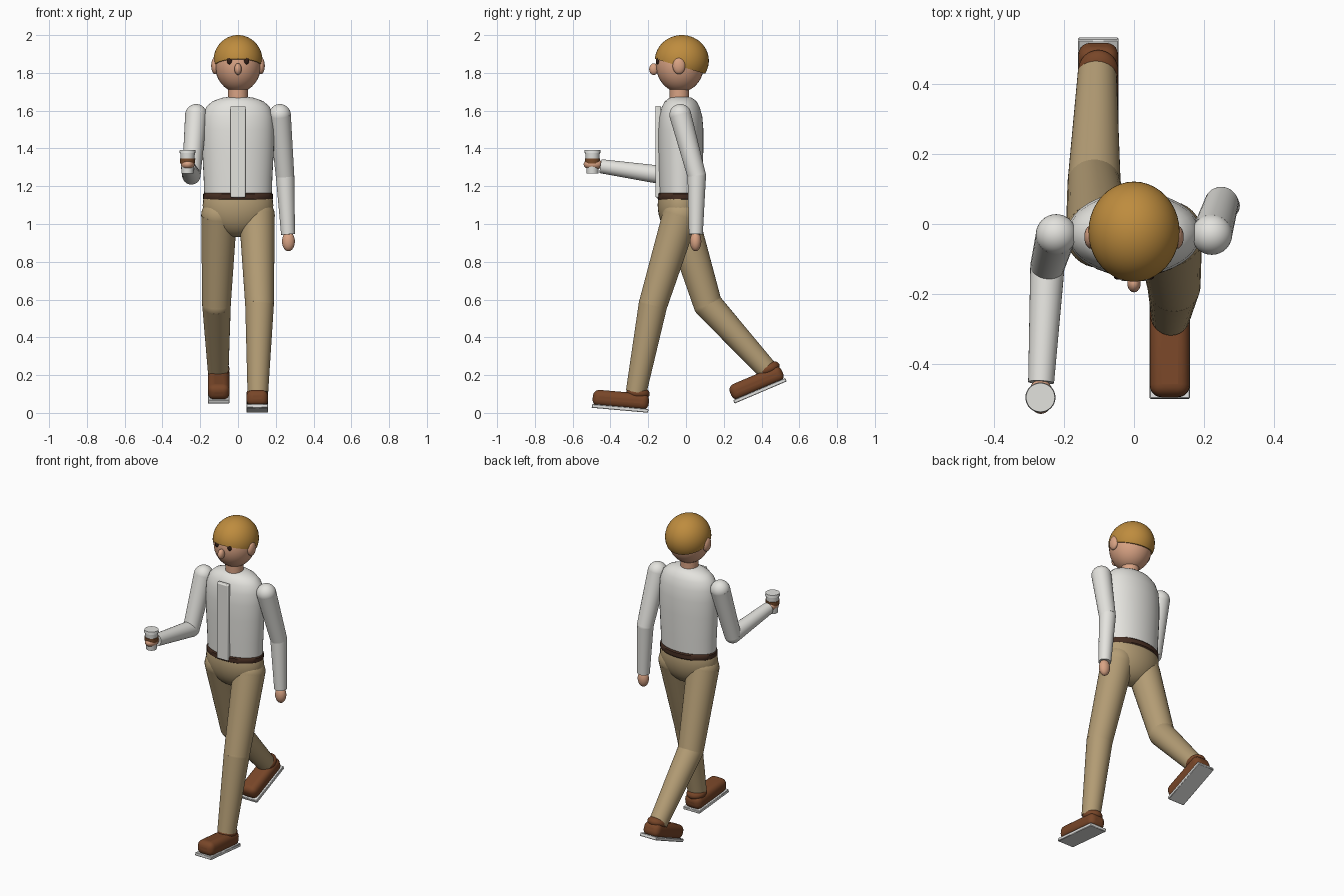
import bpy, math
from mathutils import Vector, Matrix

cube = bpy.data.objects.get("Cube")
if cube:
    bpy.data.objects.remove(cube, do_unlink=True)


def material(name, r, g, b):
    def linear(c):
        c /= 255
        return c / 12.92 if c < 0.04 else ((c + 0.055) / 1.055) ** 2.4
    colour = (linear(r), linear(g), linear(b), 1)
    m = bpy.data.materials.new(name)
    m.use_nodes = True
    m.diffuse_color = colour
    m.node_tree.nodes["Principled BSDF"].inputs["Base Color"].default_value = colour
    return m


SKIN = material("skin", 217, 163, 132)
HAIR = material("golden hair", 190, 140, 62)
SHIRT = material("off white shirt", 228, 227, 222)
TROUSERS = material("khaki", 180, 157, 117)
LEATHER = material("brown leather", 120, 70, 40)
BELT = material("dark belt", 70, 46, 34)
EYE = material("dark eye", 50, 30, 22)
SOLE = material("pale sole", 226, 226, 224)
CUP = material("cup white", 226, 226, 222)
BAND = material("cup sleeve", 124, 78, 44)


def finish(name, mat, smooth=True):
    ob = bpy.context.object
    ob.name = name
    ob.data.materials.append(mat)
    if smooth:
        bpy.ops.object.shade_smooth_by_angle(angle=math.radians(40))
    return ob


def ellipsoid(name, mat, centre, radii, seg=32, rings=20):
    bpy.ops.mesh.primitive_uv_sphere_add(segments=seg, ring_count=rings, location=centre)
    ob = bpy.context.object
    ob.data.transform(Matrix.Diagonal((*radii, 1)))
    return finish(name, mat)


def cone(name, mat, a, b, ra, rb):
    a, b = Vector(a), Vector(b)
    d = b - a
    bpy.ops.mesh.primitive_cone_add(vertices=32, radius1=ra, radius2=rb, depth=d.length,
                                    location=(a + b) / 2)
    bpy.context.object.rotation_euler = d.to_track_quat('Z', 'Y').to_euler()
    return finish(name, mat)


def box(name, mat, centre, size, bevel=0, seg=3):
    bpy.ops.mesh.primitive_cube_add(size=1, location=centre)
    ob = bpy.context.object
    ob.data.transform(Matrix.Diagonal((*size, 1)))
    if bevel:
        mod = ob.modifiers.new("round", 'BEVEL')
        mod.width, mod.segments = bevel, seg
    return finish(name, mat)


def loft(name, mat, centre_y, rings, seg=40):
    """Stack of ellipses (z, half width, half depth), capped at both ends."""
    verts = [(rx * math.cos(t), centre_y + ry * math.sin(t), z) for z, rx, ry in rings
             for t in (2 * math.pi * i / seg for i in range(seg))]
    faces = [(k * seg + i, k * seg + (i + 1) % seg, (k + 1) * seg + (i + 1) % seg, (k + 1) * seg + i)
             for k in range(len(rings) - 1) for i in range(seg)]
    faces += [tuple(reversed(range(seg))), tuple(range(len(verts) - seg, len(verts)))]
    mesh = bpy.data.meshes.new(name)
    mesh.from_pydata(verts, [], faces)
    ob = bpy.data.objects.new(name, mesh)
    bpy.context.collection.objects.link(ob)
    bpy.ops.object.select_all(action='DESELECT')
    ob.select_set(True)
    bpy.context.view_layer.objects.active = ob
    return finish(name, mat)


def limb(name, parts, mat, points, radii):
    """Two tapered segments with round joints at the first two points."""
    for i, part in enumerate(parts):
        cone(f"{name}_{part}", mat, points[i], points[i + 1], radii[i], radii[i + 1])
        ellipsoid(f"{name}_{part}_joint", mat, points[i], (radii[i],) * 3)


# Torso, shirt front, belt and pelvis
loft("torso", SHIRT, -0.028, [
    (1.13, 0.178, 0.112), (1.25, 0.182, 0.116), (1.4, 0.19, 0.12), (1.5, 0.191, 0.12),
    (1.57, 0.186, 0.114), (1.62, 0.168, 0.1), (1.65, 0.135, 0.083), (1.668, 0.085, 0.06),
    (1.674, 0.04, 0.03)])
box("shirt_placket", SHIRT, (0, -0.147, 1.383), (0.08, 0.03, 0.485), 0.006)
loft("belt", BELT, -0.028, [(1.125, 0.178, 0.116), (1.132, 0.184, 0.122),
                            (1.158, 0.184, 0.122), (1.165, 0.178, 0.116)])
ellipsoid("pelvis", TROUSERS, (0, -0.03, 1.1), (0.187, 0.12, 0.17))

# Neck and head
cone("neck", SKIN, (0, -0.035, 1.63), (0, -0.035, 1.74), 0.052, 0.052)
ellipsoid("head", SKIN, (0, -0.032, 1.842), (0.122, 0.127, 0.144))
ellipsoid("nose", SKIN, (0, -0.17, 1.82), (0.019, 0.025, 0.031), 20, 12)
for side, s in (("left", 1), ("right", -1)):
    ellipsoid(side + "_eye", EYE, (s * 0.045, -0.149, 1.863), (0.013, 0.01, 0.018), 20, 12)
    ellipsoid(side + "_ear", SKIN, (s * 0.122, -0.037, 1.837), (0.02, 0.034, 0.044), 20, 12)

# Hair cap: slightly larger shell cut along a plane that drops to the nape
hair = ellipsoid("hair", HAIR, (0, -0.022, 1.865), (0.13, 0.143, 0.135), 40, 28)
bpy.ops.object.mode_set(mode='EDIT')
bpy.ops.mesh.select_all(action='SELECT')
bpy.ops.mesh.bisect(plane_co=(0, -0.022, 1.832), plane_no=(0, 0.3, 1),
                    clear_inner=True, use_fill=True)
bpy.ops.object.mode_set(mode='OBJECT')
bpy.ops.object.shade_smooth_by_angle(angle=math.radians(40))

# Arms: left hangs, right holds a cup forward
ARM = (0.058, 0.049, 0.037)
limb("left", ("upper_arm", "forearm"), SHIRT,
     [(0.222, -0.03, 1.577), (0.249, 0.057, 1.255), (0.265, 0.052, 0.945)], ARM)
limb("right", ("upper_arm", "forearm"), SHIRT,
     [(-0.222, -0.03, 1.577), (-0.247, -0.12, 1.258), (-0.265, -0.452, 1.306)], ARM)
ellipsoid("left_hand", SKIN, (0.267, 0.051, 0.908), (0.034, 0.03, 0.052))
ellipsoid("right_hand", SKIN, (-0.266, -0.492, 1.316), (0.036, 0.05, 0.03))

# Takeaway cup
CX, CY = -0.267, -0.495
cone("cup", CUP, (CX, CY, 1.268), (CX, CY, 1.378), 0.031, 0.039)
cone("cup_lid", CUP, (CX, CY, 1.375), (CX, CY, 1.392), 0.043, 0.041)
cone("cup_sleeve", BAND, (CX, CY, 1.32), (CX, CY, 1.347), 0.039, 0.041)

# Legs in mid stride, with shoes tilted to the step
LEG = (0.095, 0.076, 0.055)
STEPS = (("left", 1, (-0.175, 0.572), (-0.264, 0.11), (-0.35, 0.014), -5),
         ("right", -1, (0.115, 0.575), (0.436, 0.222), (0.395, 0.108), 23))
for side, s, knee, ankle, foot, tilt in STEPS:
    limb(side, ("thigh", "shin"), TROUSERS,
         [(s * 0.1, -0.03, 1.045), (s * 0.114, *knee), (s * 0.105, *ankle)], LEG)
    pose = Matrix.Translation((s * 0.102, *foot)) @ Matrix.Rotation(math.radians(tilt), 4, 'X')
    for ob in (box(side + "_sole", SOLE, (0, 0, 0.01), (0.116, 0.3, 0.02), 0.003, 1),
               box(side + "_shoe", LEATHER, (0, 0, 0.055), (0.114, 0.298, 0.086), 0.034, 5),
               ellipsoid(side + "_shoe_collar", LEATHER, (0, 0.088, 0.098),
                         (0.057, 0.062, 0.036))):
        ob.matrix_world = pose @ Matrix.Translation(ob.location)
